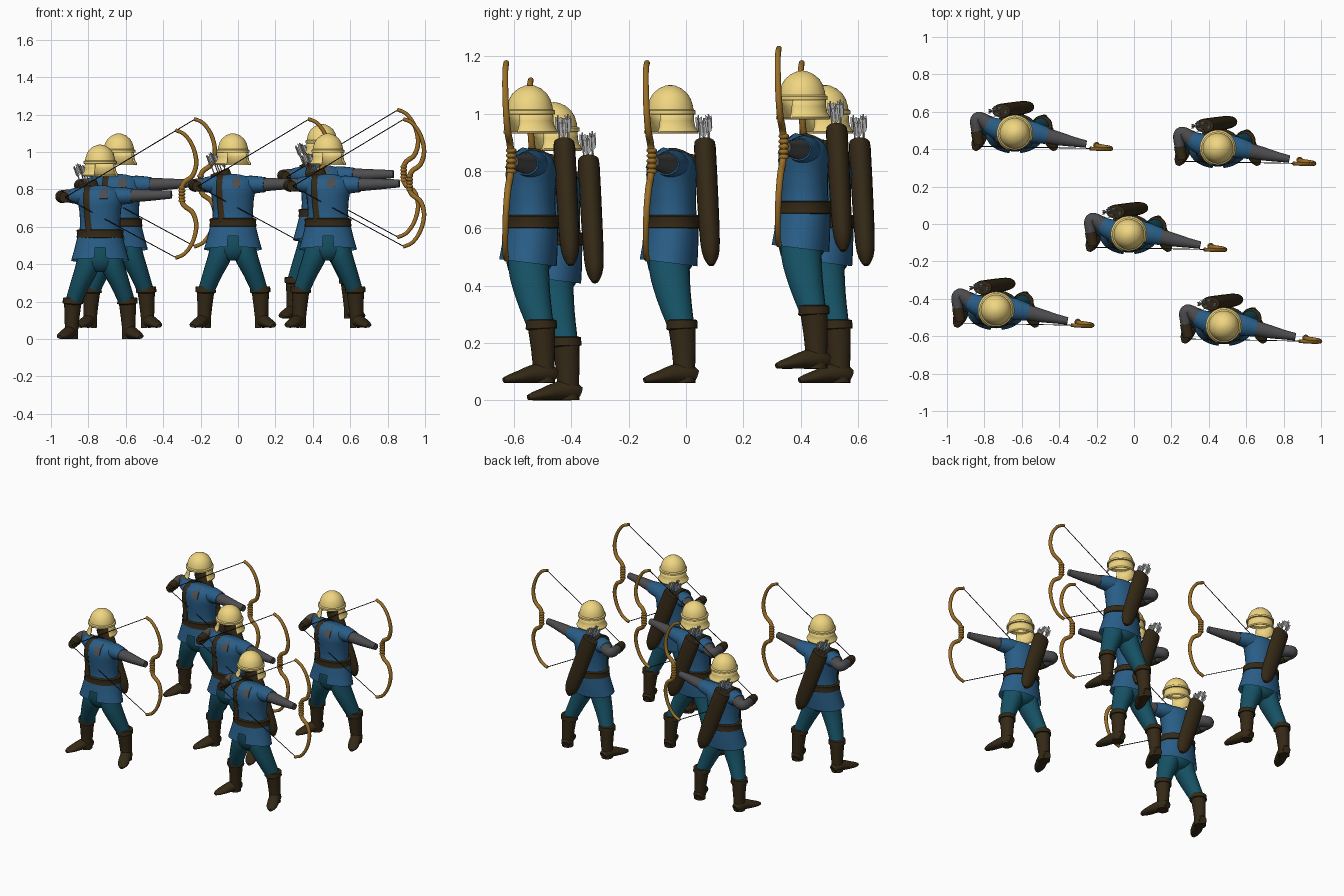
import bpy, bmesh, math
from mathutils import Vector

if "Cube" in bpy.data.objects:
    bpy.data.objects.remove(bpy.data.objects["Cube"])

parts = []
CX = -0.027  # body centre line


def material(name, rgb):
    m = bpy.data.materials.new(name)
    m.diffuse_color = (*rgb, 1)
    m.use_nodes = True
    m.node_tree.nodes["Principled BSDF"].inputs["Base Color"].default_value = m.diffuse_color
    return m


BLUE = material("blue_cloth", (0.022, 0.11, 0.24))
TEAL = material("teal_cloth", (0.008, 0.085, 0.13))
BROWN = material("dark_leather", (0.035, 0.022, 0.008))
GREY = material("grey_mail", (0.075, 0.075, 0.08))
WOOD = material("bow_wood", (0.33, 0.16, 0.02))
GOLD = material("pale_gold", (0.87, 0.67, 0.22))
FEATHER = material("feather", (0.4, 0.4, 0.4))
BLACK = material("string", (0.01, 0.01, 0.01))


def finish(name, bm, mat, angle=45):
    bmesh.ops.recalc_face_normals(bm, faces=bm.faces)
    me = bpy.data.meshes.new(name)
    bm.to_mesh(me)
    bm.free()
    me.materials.append(mat)
    for p in me.polygons:
        p.use_smooth = True
    me.set_sharp_from_angle(angle=math.radians(angle))
    ob = bpy.data.objects.new(name, me)
    bpy.context.collection.objects.link(ob)
    parts.append(ob)
    return ob


def refine(secs, n):
    """Catmull-Rom interpolation of the sections."""
    out = []
    for i in range(len(secs) - 1):
        p = [secs[max(i - 1, 0)], secs[i], secs[i + 1], secs[min(i + 2, len(secs) - 1)]]
        for k in range(n):
            t = k / n
            out.append([0.5 * (2 * b + (c - a) * t + (2 * a - 5 * b + 4 * c - d) * t * t
                               + (3 * b - a - 3 * c + d) * t ** 3) for a, b, c, d in zip(*p)])
    return out + [list(secs[-1])]


def loft(name, secs, mat, ref="Y", sides=20, n=1, caps=True, bm=None):
    """Sections are (x, y, z, half width, half depth along ref)."""
    own = bm is None
    bm = bm or bmesh.new()
    secs = refine(secs, n)
    ref = Vector({"X": (1, 0, 0), "Y": (0, 1, 0), "Z": (0, 0, 1)}[ref])
    pts = [Vector(s[:3]) for s in secs]
    rings = []
    for i, s in enumerate(secs):
        t = (pts[min(i + 1, len(pts) - 1)] - pts[max(i - 1, 0)]).normalized()
        v = (ref - t * ref.dot(t)).normalized()
        u = v.cross(t)
        angles = [2 * math.pi * (k + 0.5 * (sides == 4)) / sides for k in range(sides)]
        rings.append([bm.verts.new(pts[i] + u * s[3] * math.cos(a) + v * s[4] * math.sin(a)) for a in angles])
    for r, q in zip(rings, rings[1:]):
        for k in range(sides):
            j = (k + 1) % sides
            bm.faces.new((r[k], r[j], q[j], q[k]))
    if caps:
        bm.faces.new(rings[0])
        bm.faces.new(rings[-1])
    return finish(name, bm, mat) if own else bm


# Tunic body, belt, trouser seat
loft("torso", [(CX, -.048, .55, .116, .09), (CX, -.048, .61, .108, .083), (CX, -.05, .69, .112, .086),
               (CX, -.05, .74, .122, .088), (CX, -.045, .78, .118, .078), (CX, -.042, .803, .088, .055),
               (CX, -.04, .813, .05, .04)], BLUE, n=3, sides=28)
loft("belt", [(CX, -.048, .54, .12, .093), (CX, -.048, .543, .127, .1), (CX, -.048, .562, .123, .096),
              (CX, -.048, .582, .126, .099), (CX, -.048, .586, .115, .09)], BROWN, sides=28)
loft("trouser_seat", [(CX, -.052, .55, .11, .083), (CX, -.055, .46, .118, .085), (CX, -.055, .40, .10, .075),
                      (CX, -.05, .37, .05, .05)], TEAL, n=2)
loft("collar_patch", [(-.01, -.138, .75, .004, .03), (-.01, -.125, .785, .005, .03),
                      (-.01, -.088, .812, .004, .026)], GREY, ref="X", sides=4)

# Tunic skirt with a front slit
bm = loft("", [(CX, -.048, .56, .118, .092), (CX, -.055, .48, .138, .098), (CX, -.062, .42, .155, .102)],
          BLUE, sides=32, n=3, caps=False, bm=bmesh.new())
slit = [f for f in bm.faces if abs(f.calc_center_median().x - CX) < .03
        and f.calc_center_median().y < -.1 and f.calc_center_median().z < .48]
bmesh.ops.delete(bm, geom=slit, context="FACES")
finish("tunic_skirt", bm, BLUE)

# Legs, boots and feet, one pair each
for s, side in ((-1, "right"), (1, "left")):
    def at(*rows):
        return [(CX + s * d, *rest) for d, *rest in rows]
    loft(side + "_trouser_leg", at((.05, -.055, .50, .06, .07), (.065, -.058, .40, .063, .071),
         (.105, -.042, .30, .052, .06), (.143, -.017, .20, .043, .046)), TEAL, n=3)
    loft(side + "_boot", at((.146, -.014, .222, .045, .045), (.146, -.014, .22, .053, .053),
         (.146, -.014, .19, .055, .055), (.147, -.013, .187, .046, .047), (.150, -.008, .12, .040, .042),
         (.153, -.006, .06, .036, .038), (.154, -.005, .001, .036, .038)), BROWN)
    loft(side + "_foot", at((.146, .034, .024, .024, .024), (.154, .005, .034, .036, .034),
         (.170, -.04, .033, .036, .033), (.192, -.09, .022, .036, .022), (.207, -.125, .015, .027, .015),
         (.215, -.145, .01, .012, .009)), BROWN, ref="Z", n=2)

# Bow arm (straight) and draw arm (bent)
loft("bow_arm_sleeve", [(.02, -.045, .755, .06, .05), (.07, -.05, .765, .058, .049),
                        (.145, -.068, .765, .045, .04)], BLUE, ref="Z", n=2)
loft("bow_arm", [(.13, -.065, .766, .042, .037), (.22, -.086, .768, .035, .031), (.29, -.101, .77, .026, .026),
                 (.355, -.113, .772, .02, .021)], GREY, ref="Z", n=2)
loft("draw_arm_sleeve", [(-.08, -.04, .755, .06, .05), (-.125, -.03, .765, .056, .048),
                         (-.175, -.005, .765, .044, .04)], BLUE, ref="Z", n=2)
loft("draw_arm", [(-.165, -.01, .765, .042, .038), (-.2, .018, .764, .037, .035), (-.225, .03, .763, .03, .034),
                  (-.237, .01, .762, .03, .033), (-.234, -.03, .76, .028, .03), (-.228, -.07, .758, .026, .027)],
     GREY, ref="Z", n=3)
loft("draw_glove", [(-.231, -.045, .759, .031, .032), (-.227, -.075, .758, .03, .031),
                    (-.218, -.115, .757, .026, .028)], BROWN, ref="Z")

# Helmet: dome of revolution, neck and cheek guard open at the face
HX, HY, FACE = CX, -.055, math.radians(-68)


def helmet_shell(name, profile, half_gap):
    b = bmesh.new()
    n = 36
    closed = half_gap == 0
    rows = []
    for r, z in profile:
        rows.append([])
        for k in range(n if closed else n + 1):
            a = FACE + half_gap + (2 * math.pi - 2 * half_gap) * k / n
            rows[-1].append(b.verts.new((HX + r * math.cos(a), HY + r * math.sin(a), z)))
    for p, q in zip(rows, rows[1:]):
        for k in range(n):
            j = (k + 1) % len(p)
            b.faces.new((p[k], p[j], q[j], q[k]))
    bmesh.ops.remove_doubles(b, verts=b.verts, dist=1e-5)
    ob = finish(name, b, GOLD)
    mod = ob.modifiers.new("thickness", "SOLIDIFY")
    mod.thickness = .006
    mod.offset = -1


helmet_shell("helmet_dome", [(0, 1.04), (.018, 1.037), (.04, 1.027), (.06, 1.010), (.072, .99), (.079, .968),
                             (.081, .955), (.089, .950), (.089, .938), (.082, .936)], 0)
helmet_shell("helmet_guard", [(.082, .94), (.083, .915), (.087, .895), (.098, .878), (.096, .870)],
             math.radians(42))

# Quiver on the back with its strap over the shoulder
top, low = Vector((-.097, .066, .83)), Vector((.053, .088, .412))
loft("quiver", [(-.097, .066, .83, .05, .034), (-.093, .066, .82, .055, .038), (-.02, .077, .615, .053, .037),
                (.025, .084, .49, .048, .034), (.043, .087, .44, .035, .026), (.053, .088, .412, .012, .01)],
     BROWN, n=2)
loft("quiver_strap", [(-.085, -.128, .57, .008, .022), (-.095, -.119, .66, .009, .022),
                      (-.10, -.122, .74, .01, .022), (-.098, -.10, .79, .012, .022),
                      (-.09, -.04, .812, .012, .022), (-.08, .03, .775, .01, .022), (-.06, .05, .70, .008, .022)],
     BROWN, ref="X", sides=4, n=3)

# Arrows: thin shafts with three feather vanes
axis = (top - low).normalized()
bm = bmesh.new()
for i, (ox, oy, up) in enumerate([(-.03, 0, .1), (-.01, .015, .115), (.012, .012, .105), (.03, -.002, .09),
                                  (0, -.015, .11)]):
    base = top + Vector((ox, oy, 0)) - axis * .05
    tip = top + Vector((ox * 1.2, oy * 1.2, 0)) + axis * up
    loft("", [(*base, .003, .003), (*tip, .003, .003)], FEATHER, sides=6, bm=bm)
    for k in range(3):
        a = 2 * math.pi * k / 3 + i
        out = Vector((math.cos(a), math.sin(a), 0)) * .013
        q = [tip - axis * .065, tip - axis * .05 + out, tip - axis * .004 + out, tip - axis * .012]
        bm.faces.new([bm.verts.new(p) for p in q])
finish("arrows", bm, FEATHER)

# Recurve bow, grip binding and drawn string
BZ = .775
half = [(.41, .0), (.41, .035), (.425, .065), (.468, .1), (.487, .17), (.468, .255), (.425, .318), (.375, .342)]
curve = [(x, -d) for x, d in reversed(half[1:])] + half


def bow_y(x, d):
    return -.118 - .06 * abs(d) - .1 * (x - .4)


loft("bow", [(x, bow_y(x, d), BZ + d, .014 - .012 * abs(d), .013 - .008 * abs(d)) for x, d in curve],
     WOOD, sides=10, n=5)
bm = bmesh.new()
for k in range(-2, 3):
    z = BZ + k * .018
    loft("", [(.41, bow_y(.41, 0), z + dz, r, r) for dz, r in ((-.008, .013), (-.003, .018), (.003, .018), (.008, .013))],
         WOOD, sides=12, bm=bm)
finish("bow_grip", bm, WOOD)
ends = [(.375, bow_y(.375, .34), BZ + d) for d in (.338, -.338)]
bm = bmesh.new()
for e in ends:
    loft("", [(*e, .0025, .0025), (-.215, -.125, .757, .0025, .0025)], BLACK, sides=6, bm=bm)
finish("bow_string", bm, BLACK)

# Five archers: the first is moved in place, the rest share its meshes
spots = [(0, 0, .06), (-.61, .54, .06), (.476, .46, .11), (-.71, -.405, 0), (.508, -.49, .06)]
for ob in list(parts):
    for spot in spots[1:]:
        twin = ob.copy()
        twin.location = spot
        bpy.context.collection.objects.link(twin)
    ob.location = spots[0]
